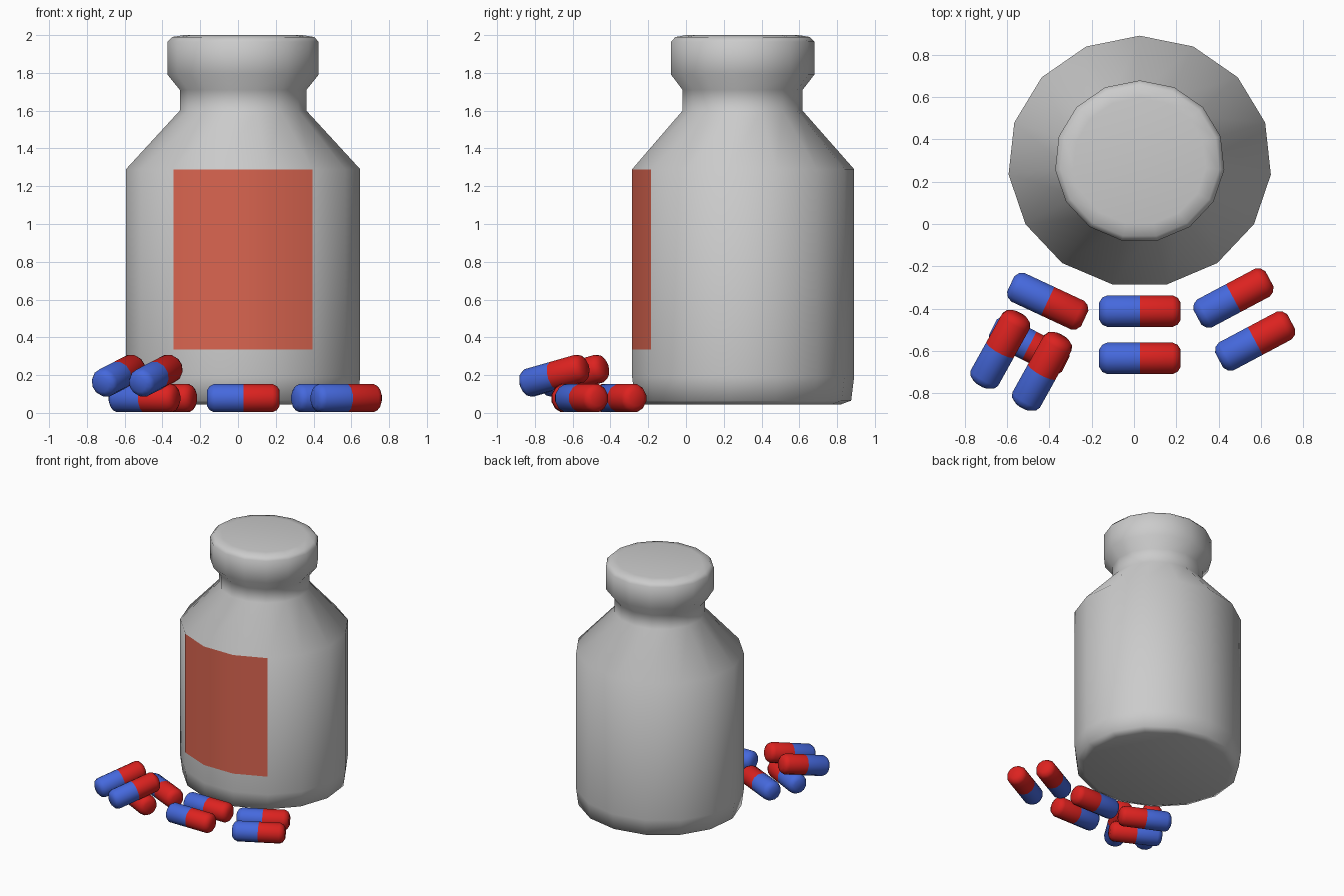
import bpy, bmesh
from math import sin, cos, pi, radians
from mathutils import Matrix, Euler

if "Cube" in bpy.data.objects:
    bpy.data.objects.remove(bpy.data.objects["Cube"])

CX, CY, YS = 0.027, 0.296, 0.953   # bottle axis and slight front-back squash
SIDES = 15


def material(name, rgb):
    m = bpy.data.materials.new(name)
    m.diffuse_color = (*rgb, 1)
    m.use_nodes = True
    m.node_tree.nodes["Principled BSDF"].inputs["Base Color"].default_value = m.diffuse_color
    return m


def add_object(name, bm, mats=()):
    me = bpy.data.meshes.new(name)
    bm.to_mesh(me)
    bm.free()
    for m in mats:
        me.materials.append(m)
    ob = bpy.data.objects.new(name, me)
    bpy.context.collection.objects.link(ob)
    return ob


def lathe(profile, n, start=0.0):
    """Spin (radius, height) points about z and close both ends."""
    bm = bmesh.new()
    rings = [[bm.verts.new((r * cos(start + 2 * pi * k / n), r * sin(start + 2 * pi * k / n), z))
              for k in range(n)] for r, z in profile]
    for a, b in zip(rings, rings[1:]):
        for k in range(n):
            j = (k + 1) % n
            bm.faces.new((a[k], a[j], b[j], b[k]))
    bm.faces.new(rings[0][::-1])
    bm.faces.new(rings[-1])
    for f in bm.faces:
        f.smooth = True
    return bm


blue = material("capsule_blue", (0.06, 0.14, 0.72))
red = material("capsule_red", (0.72, 0.016, 0.014))
label_red = material("label_red", (0.70, 0.13, 0.08))

# Bottle with shoulder, neck and cap
R = 0.6235
bottle_profile = [(0.55, 0.045), (0.607, 0.065), (R, 0.19), (R, 1.29),
                  (0.337, 1.60), (0.337, 1.71), (0.402, 1.79),
                  (0.402, 1.965), (0.378, 1.99), (0.315, 2.0)]
bm = lathe(bottle_profile, SIDES, pi / 2)
bmesh.ops.transform(bm, matrix=Matrix.Translation((CX, CY, 0)) @ Matrix.Diagonal((1, YS, 1, 1)),
                    verts=bm.verts)
add_object("bottle", bm)

# Label wrapped over the three front facets
bm = bmesh.new()
cols = []
for k in (-1.5, -0.5, 0.5, 1.5):
    a = k * 2 * pi / SIDES
    x, y = CX + (R + 0.002) * sin(a), CY - (R + 0.002) * YS * cos(a)
    cols.append([bm.verts.new((x, y, z)) for z in (0.335, 1.288)])
for a, b in zip(cols, cols[1:]):
    bm.faces.new((a[0], b[0], b[1], a[1])).smooth = True
add_object("label", bm, [label_red])

# Capsules: blue half and red half, pointing along x before placement
cap_half = [(0.077, 0.155), (0.066, 0.178), (0.042, 0.193)]
cap_profile = [(r, -h) for r, h in reversed(cap_half)] + [(0.077, 0)] + cap_half
placements = [  # x, y, z, heading, upward tilt
    (0.028, -0.412, 0.078, 0, 0),
    (0.028, -0.635, 0.078, 0, 0),
    (-0.408, -0.365, 0.078, -25, 0),
    (0.470, -0.350, 0.078, 28, 0),
    (0.573, -0.553, 0.078, 28, 0),
    (-0.495, -0.575, 0.078, -27, 0),
    (-0.632, -0.593, 0.197, 61, 14),
    (-0.435, -0.697, 0.197, 61, 14),
]
for i, (x, y, z, heading, tilt) in enumerate(placements, 1):
    bm = lathe(cap_profile, 12, pi / 12)
    for f in bm.faces:
        f.material_index = int(f.calc_center_median().z > 0)
    bmesh.ops.rotate(bm, matrix=Matrix.Rotation(pi / 2, 3, 'Y'), verts=bm.verts)
    ob = add_object(f"capsule_{i}", bm, [blue, red])
    ob.location = (x, y, z)
    ob.rotation_euler = Euler((0, -radians(tilt), radians(heading)))
